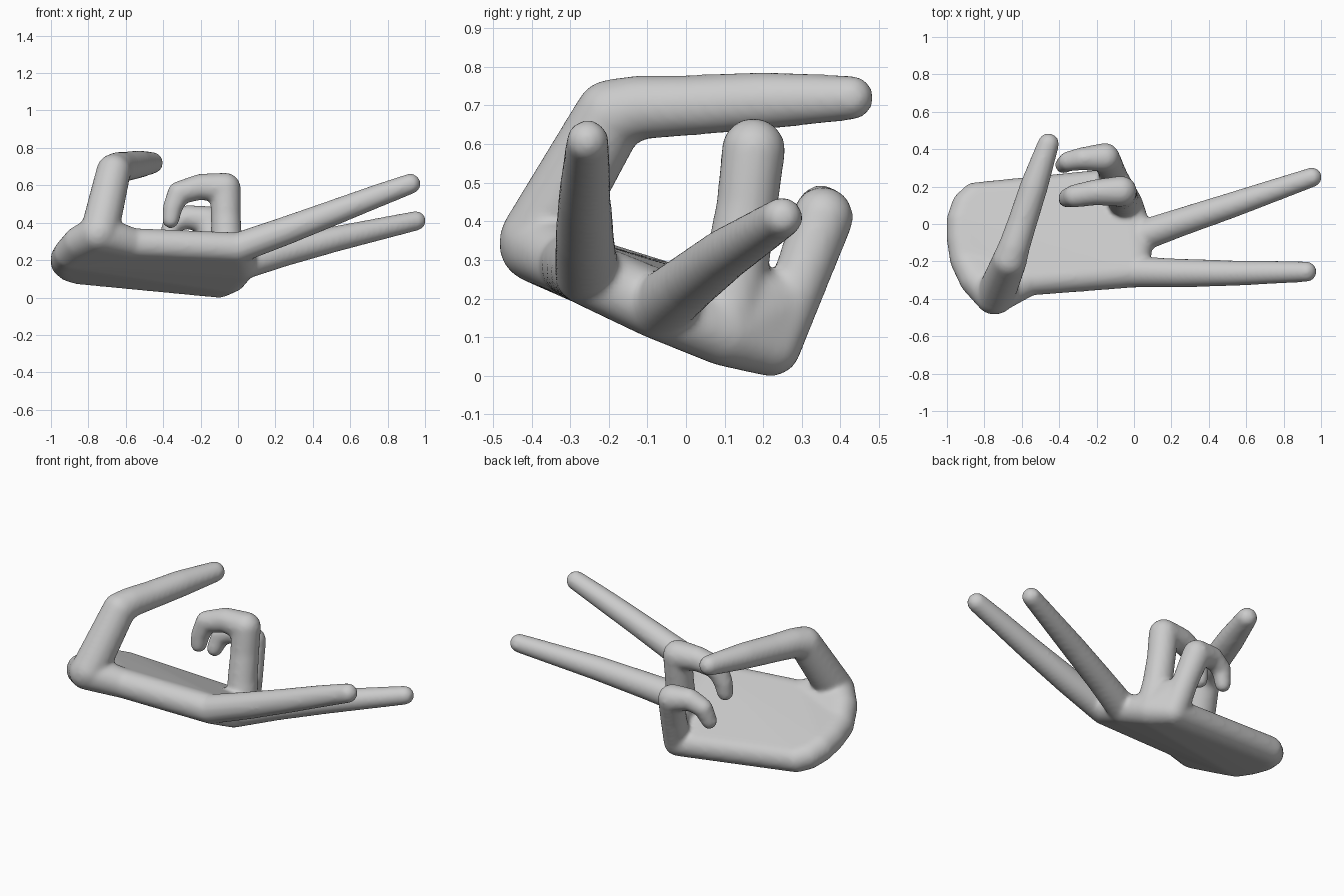
import bpy, bmesh
from mathutils import Matrix

cube = bpy.data.objects.get("Cube")
if cube:
    bpy.data.objects.remove(cube, do_unlink=True)

skin = bpy.data.materials.new("plain grey")
skin.use_nodes = True
GREY = (0.6, 0.6, 0.6, 1.0)
skin.diffuse_color = GREY
bsdf = next(n for n in skin.node_tree.nodes if n.type == 'BSDF_PRINCIPLED')
bsdf.inputs["Base Color"].default_value = GREY

mesh = bpy.data.meshes.new("hand")


def add_hull(balls):
    """Add the rounded solid wrapped around balls given as (x, y, z, radius)."""
    bm = bmesh.new()
    for x, y, z, r in balls:
        bmesh.ops.create_icosphere(bm, subdivisions=3, radius=r,
                                   matrix=Matrix.Translation((x, y, z)))
    bmesh.ops.delete(bm, geom=bm.faces[:], context='FACES_ONLY')
    bmesh.ops.convex_hull(bm, input=bm.verts[:], use_existing_faces=False)
    inner = [v for v in bm.verts if not v.link_faces]
    bmesh.ops.delete(bm, geom=inner, context='VERTS')
    loose = [e for e in bm.edges if not e.link_faces]
    bmesh.ops.delete(bm, geom=loose, context='EDGES')
    bmesh.ops.recalc_face_normals(bm, faces=bm.faces[:])
    bm.from_mesh(mesh)
    bm.to_mesh(mesh)
    bm.free()


def add_finger(joints):
    """Chain tapered rounded segments through the joints."""
    for a, b in zip(joints, joints[1:]):
        add_hull([a, b])


# Knuckles shared by the palm and the fingers
index_k = (0.00, -0.257, 0.265, 0.083)
middle_k = (0.02, -0.07, 0.178, 0.085)
ring_k = (-0.04, 0.10, 0.115, 0.09)
pinky_k = (-0.10, 0.22, 0.077, 0.079)
wrist_front = (-0.90, -0.19, 0.238, 0.085)
palm_edge = (-0.56, -0.30, 0.288, 0.083)

# Tilted palm slab with a rounded wrist end
add_hull([index_k, middle_k, ring_k, pinky_k, palm_edge, wrist_front,
          (-0.918, -0.08, 0.21, 0.084), (-0.918, 0.02, 0.187, 0.084),
          (-0.895, 0.10, 0.163, 0.08), (-0.85, 0.145, 0.148, 0.078)])

# Mound at the root of the thumb
add_hull([wrist_front, palm_edge, (-0.75, -0.385, 0.34, 0.1),
          (-0.845, -0.295, 0.295, 0.09)])

# Webs between neighbouring fingers
add_hull([ring_k, pinky_k, (-0.055, 0.14, 0.22, 0.067), (-0.105, 0.26, 0.195, 0.067)])
add_hull([index_k, middle_k, (0.03, -0.16, 0.222, 0.06)])

# Thumb
add_finger([(-0.74, -0.38, 0.35, 0.104), (-0.665, -0.195, 0.675, 0.093),
            (-0.64, -0.12, 0.695, 0.084), (-0.60, 0.00, 0.70, 0.079),
            (-0.535, 0.20, 0.712, 0.075), (-0.458, 0.428, 0.72, 0.058)])

# Straight index and middle fingers
add_finger([index_k, (0.25, -0.262, 0.355, 0.077), (0.52, -0.263, 0.457, 0.069),
            (0.75, -0.258, 0.545, 0.062), (0.922, -0.255, 0.608, 0.055)])
add_finger([middle_k, (0.25, 0.01, 0.243, 0.076), (0.52, 0.10, 0.313, 0.069),
            (0.952, 0.25, 0.41, 0.053)])

# Curled ring finger
add_finger([ring_k, (-0.06, 0.13, 0.28, 0.084), (-0.065, 0.158, 0.44, 0.08),
            (-0.068, 0.175, 0.585, 0.083),
            (-0.20, 0.17, 0.592, 0.07), (-0.315, 0.15, 0.56, 0.062),
            (-0.35, 0.14, 0.48, 0.053), (-0.36, 0.135, 0.415, 0.046)])

# Curled little finger
add_finger([pinky_k, (-0.125, 0.30, 0.26, 0.073), (-0.155, 0.355, 0.41, 0.079),
            (-0.27, 0.35, 0.432, 0.062), (-0.35, 0.335, 0.395, 0.054),
            (-0.378, 0.315, 0.315, 0.045)])

# Fuse everything into one skin and soften the creases
hand = bpy.data.objects.new("hand", mesh)
bpy.context.collection.objects.link(hand)
mesh.materials.append(skin)
fuse = hand.modifiers.new("fuse", 'REMESH')
fuse.mode = 'VOXEL'
fuse.voxel_size = 0.012
fuse.use_smooth_shade = True
soften = hand.modifiers.new("soften", 'SMOOTH')
soften.factor = 0.5
soften.iterations = 10
bpy.context.view_layer.objects.active = hand
hand.select_set(True)
for name in ("fuse", "soften"):
    bpy.ops.object.modifier_apply(modifier=name)
bpy.ops.object.shade_smooth()
